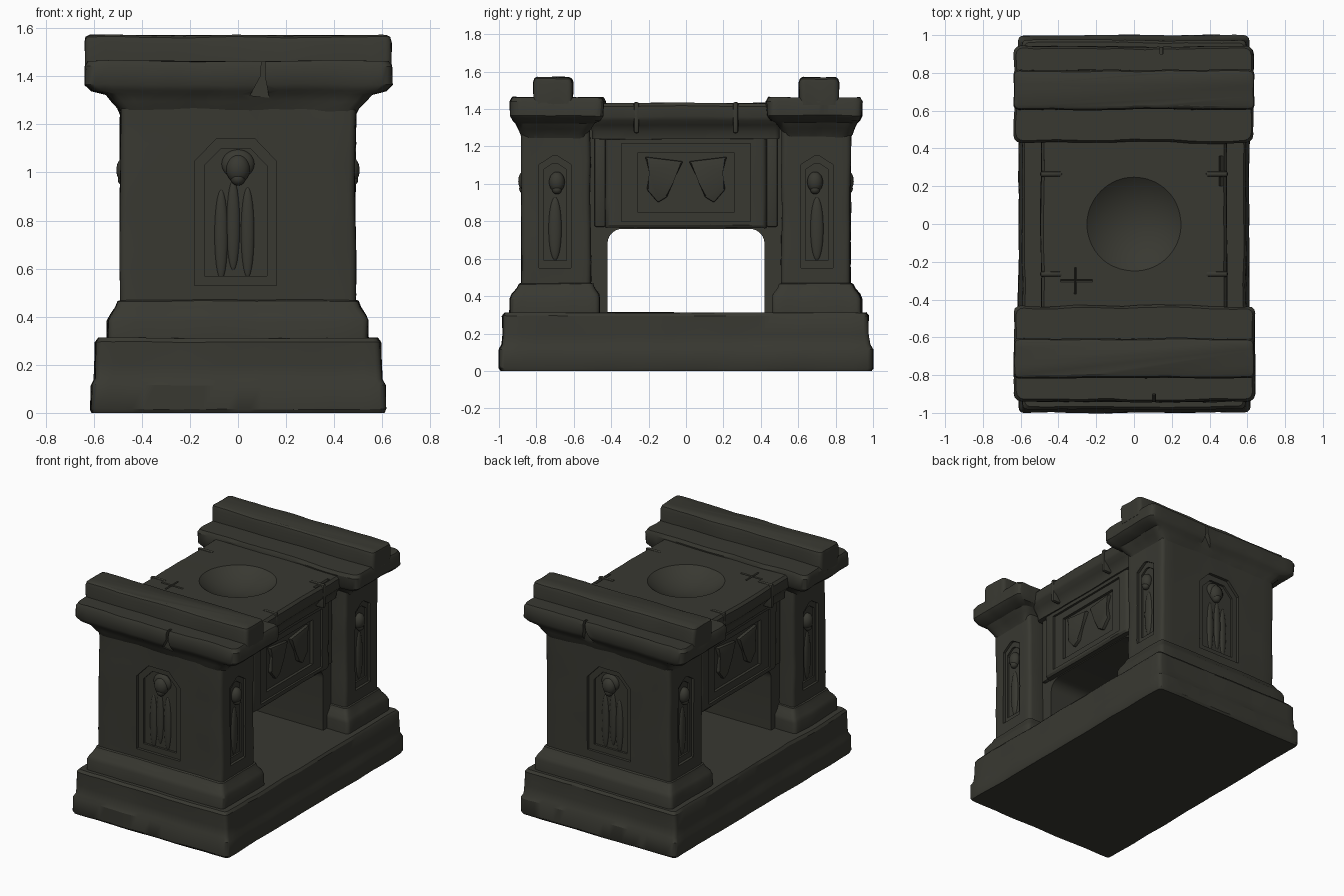
import bpy, bmesh, math
from mathutils import Vector, Matrix, noise

if "Cube" in bpy.data.objects:
    bpy.data.objects.remove(bpy.data.objects["Cube"])

stone = bpy.data.materials.new("dark_olive_stone")
stone.diffuse_color = (0.040, 0.040, 0.031, 1)
stone.use_nodes = True
stone.node_tree.nodes["Principled BSDF"].inputs["Base Color"].default_value = stone.diffuse_color


def finish(name, bm):
    bmesh.ops.recalc_face_normals(bm, faces=bm.faces[:])
    me = bpy.data.meshes.new(name)
    bm.to_mesh(me)
    bm.free()
    ob = bpy.data.objects.new(name, me)
    bpy.context.scene.collection.objects.link(ob)
    me.materials.append(stone)
    return ob


def smooth(ob, deg=32):
    bpy.ops.object.select_all(action='DESELECT')
    ob.select_set(True)
    bpy.context.view_layer.objects.active = ob
    bpy.ops.object.shade_smooth_by_angle(angle=math.radians(deg))


def loft(name, levels, wear=0.008, r=0.025, n=12):
    """Stack of rounded rectangles (x half width, y0, y1, z), weathered by noise."""
    bm = bmesh.new()
    rings = []
    for hx, y0, y1, z in levels:
        y0, y1 = min(y0, y1), max(y0, y1)
        pts = []
        corners = [(hx - r, y0 + r, -90), (hx - r, y1 - r, 0),
                   (-hx + r, y1 - r, 90), (-hx + r, y0 + r, 180)]
        for cx, cy, a in corners:
            for k in range(4):
                t = math.radians(a + 30 * k)
                pts.append(Vector((cx + r * math.cos(t), cy + r * math.sin(t), z)))
        ring = []
        for i, p in enumerate(pts):
            q = pts[(i + 1) % len(pts)]
            ring.append(p)
            if i % 4 == 3:
                ring += [p.lerp(q, j / n) for j in range(1, n)]
        out = []
        for p in ring:
            d = (noise.noise_vector(p * 3.5) + 0.4 * noise.noise_vector(p * 11)) * wear
            if z < 0.01:
                d.z = 0
            d.z *= 0.6
            out.append(bm.verts.new(p + d))
        rings.append(out)
    m = len(rings[0])
    for a, b in zip(rings, rings[1:]):
        for i in range(m):
            j = (i + 1) % m
            bm.faces.new((a[i], a[j], b[j], b[i]))
    bm.faces.new(rings[0][::-1])
    bm.faces.new(rings[-1])
    return finish(name, bm)


def prism(name, pts, axis, lo, hi, bevel=0.0):
    """Extrude a 2D outline (horizontal, z) along x or y."""
    bm = bmesh.new()
    mk = (lambda u, v, w: (w, u, v)) if axis == 'x' else (lambda u, v, w: (u, w, v))
    a = [bm.verts.new(mk(u, v, lo)) for u, v in pts]
    b = [bm.verts.new(mk(u, v, hi)) for u, v in pts]
    k = len(pts)
    bm.faces.new(a)
    bm.faces.new(b[::-1])
    for i in range(k):
        bm.faces.new((a[i], b[i], b[(i + 1) % k], a[(i + 1) % k]))
    if bevel:
        bmesh.ops.bevel(bm, geom=bm.edges[:], offset=bevel, segments=2, affect='EDGES', profile=0.5)
    return finish(name, bm)


def rect(u0, u1, v0, v1):
    return [(u0, v0), (u1, v0), (u1, v1), (u0, v1)]


def ball(name, loc, size):
    bm = bmesh.new()
    bmesh.ops.create_uvsphere(bm, u_segments=24, v_segments=14, radius=1,
                              matrix=Matrix.Translation(loc) @ Matrix.Diagonal((*size, 1)))
    return finish(name, bm)


def carve(ob, cutters):
    """Subtract the cutters, then remove them."""
    for c in cutters:
        c.hide_render = True
        mod = ob.modifiers.new("cut", 'BOOLEAN')
        mod.operation, mod.solver, mod.object = 'DIFFERENCE', 'EXACT', c
        bpy.context.view_layer.update()
        me = bpy.data.meshes.new_from_object(ob.evaluated_get(bpy.context.evaluated_depsgraph_get()))
        ob.modifiers.clear()
        ob.data = me
        bpy.data.objects.remove(c)


def niche(c, w, z0, z1, pt):
    return [(c - w, z0), (c + w, z0), (c + w, z1 - w * 0.55), (c + pt, z1), (c - pt, z1), (c - w, z1 - w * 0.55)]


def wedge(x, y0, y1, z, d):
    """Diamond-section crack cutter running along y."""
    return prism("crack", [(x - d * .6, z), (x, z - d), (x + d * .6, z), (x, z + d)], 'y', y0, y1)


# stepped plinth
smooth(loft("plinth", [(.605, -.99, .99, 0), (.612, -1, 1, .015), (.61, -1, 1, .115), (.597, -.985, .985, .14),
                       (.595, -.98, .975, .20), (.592, -.98, .975, .295), (.58, -.965, .962, .312)], n=24))

# pier feet, bodies and cornices, front and back
for s, tag in ((-1, "front"), (1, "back")):
    smooth(loft(tag + "_pier_foot", [(.542, s * .94, s * .46, .29), (.542, s * .94, s * .46, .385),
                                     (.53, s * .93, s * .465, .41), (.51, s * .905, s * .49, .44),
                                     (.50, s * .892, s * .50, .465), (.47, s * .87, s * .53, .475)]))
    pier = loft(tag + "_pier", [(.49, s * .88, s * .51, .40 + .90 * i / 10) for i in range(11)], wear=.006)
    fa = [s * .86, s * .95]
    cuts = [prism("c", niche(-.01, .17, .53, 1.14, .08), 'y', min(fa), max(fa))]
    fa = [s * .845, s * .95]
    cuts.append(prism("c", niche(-.01, .13, .57, 1.10, .06), 'y', min(fa), max(fa)))
    for x in (-1, 1):
        for w, z0, z1, dep in ((.085, .55, 1.15, .472), (.06, .59, 1.11, .46)):
            lo, hi = sorted((x * dep, x * .6))
            cuts.append(prism("c", niche(s * .70, w, z0, z1, .012), 'x', lo, hi))
    carve(pier, cuts)
    smooth(pier)

    # carved hooded heads with drapery folds in the niches
    y = s * .855
    smooth(ball(tag + "_niche_head", (0, y, 1.015), (.05, .042, .06)))
    smooth(ball(tag + "_niche_hood", (0, s * .845, 1.035), (.068, .03, .06)))
    smooth(ball(tag + "_niche_jaw", (0, s * .862, .975), (.03, .03, .03)))
    for fx, fz in ((-.07, .74), (-.02, .78), (.04, .75)):
        smooth(ball(tag + "_niche_fold", (fx, s * .842, fz), (.028, .018, .19)))
    for x in (-1, 1):
        smooth(ball(tag + "_side_head", (x * .468, s * .69, 1.01), (.038, .042, .055)))
        smooth(ball(tag + "_side_jaw", (x * .475, s * .69, .97), (.025, .026, .025)))
        smooth(ball(tag + "_side_fold", (x * .458, s * .70, .76), (.02, .035, .17)))

    # flared cornice with a raised bar along its top
    cor = loft(tag + "_cornice", [(.485, s * .87, s * .52, 1.24), (.50, s * .885, s * .52, 1.27),
                                  (.525, s * .895, s * .50, 1.295), (.55, s * .91, s * .48, 1.325),
                                  (.61, s * .925, s * .45, 1.34), (.637, s * .938, s * .435, 1.365),
                                  (.637, s * .94, s * .43, 1.44), (.625, s * .928, s * .442, 1.462)],
               r=.04, n=20, wear=.011)
    bar = loft(tag + "_cornice_bar", [(.637, s * .815, s * .605, 1.42), (.64, s * .815, s * .605, 1.54),
                                      (.635, s * .808, s * .612, 1.562), (.62, s * .795, s * .625, 1.57)],
               n=20, wear=.009)
    # vertical split through the outer lip
    k = .10 if s < 0 else .14
    lip = sorted((s * .90, s * 1.0))
    carve(cor, [prism("crack", [(k - .05, 1.32), (k + .03, 1.31), (k + .012, 1.40), (k + .016, 1.5), (k, 1.5),
                                (k - .006, 1.40)], 'y', *lip)])
    smooth(cor)
    smooth(bar)

    # end bands where the beam meets the pier
    b = sorted((s * .43, s * .49))
    smooth(prism(tag + "_beam_band", rect(*b, .77, 1.30), 'x', -.40, .40, .01))

# inner walls and beam core with a rounded opening
arch = [(-.53, .30), (-.53, 1.30), (.53, 1.30), (.53, .30), (.42, .30)]
arch += [(.34 + .08 * math.cos(math.radians(a)), .68 + .08 * math.sin(math.radians(a))) for a in range(0, 91, 15)]
arch += [(-.34 - .08 * math.sin(math.radians(a)), .68 + .08 * math.cos(math.radians(a))) for a in range(0, 91, 15)]
arch += [(-.42, .30)]
smooth(prism("arch_core", arch, 'x', -.375, .375))

# beam block with sunken panels on both sides
beam = loft("beam", [(.41, -.43, .43, .765), (.42, -.43, .43, .78)] +
            [(.42, -.43, .43, .78 + .125 * i) for i in range(1, 5)], wear=.005)
cuts = []
for x in (-1, 1):
    for hw, z0, z1, dep in ((.345, .80, 1.215, .405), (.26, .85, 1.165, .385)):
        lo, hi = sorted((x * dep, x * .6))
        cuts.append(prism("c", rect(-hw, hw, z0, z1), 'x', lo, hi))
carve(beam, cuts)
smooth(beam)

# spread-wing relief and strap ornaments, mirrored to both sides
wing = [(.015, 1.12), (.22, 1.145), (.19, 1.07), (.21, .97), (.15, .90), (.10, .93), (.075, 1.01)]
for x in (-1, 1):
    for m in (-1, 1):
        lo, hi = sorted((x * .36, x * .408))
        smooth(prism("wing_relief", [(m * u, v) for u, v in wing], 'x', lo, hi, .008))
        lo, hi = sorted((x * .38, x * .497))
        smooth(prism("slab_strap", rect(min(m * .25, m * .28), max(m * .25, m * .28), 1.27, 1.438), 'x', lo, hi, .012))

# top slab with a shallow bowl and a few cracks
slab = loft("top_slab", [(.43, -.50, .50, 1.24), (.435, -.50, .50, 1.28), (.46, -.50, .50, 1.315),
                         (.485, -.50, .50, 1.34), (.492, -.50, .50, 1.36), (.49, -.50, .50, 1.415),
                         (.475, -.50, .50, 1.432)], n=20, wear=.006)
bowl = ball("bowl_cutter", (0, 0, 1.432 + .312), (.4, .4, .4))
bm = bmesh.new()
bmesh.ops.create_uvsphere(bm, u_segments=64, v_segments=48, radius=.4, matrix=Matrix.Translation((0, 0, 1.744)))
bm.to_mesh(bowl.data)
bm.free()
carve(slab, [bowl, wedge(-.31, -.37, -.23, 1.436, .014), wedge(.46, .20, .36, 1.436, .022),
             prism("crack", [(-.31, 1.436), (-.30, 1.425), (-.29, 1.436), (-.30, 1.45)], 'x', -.39, -.22)])
smooth(slab)
